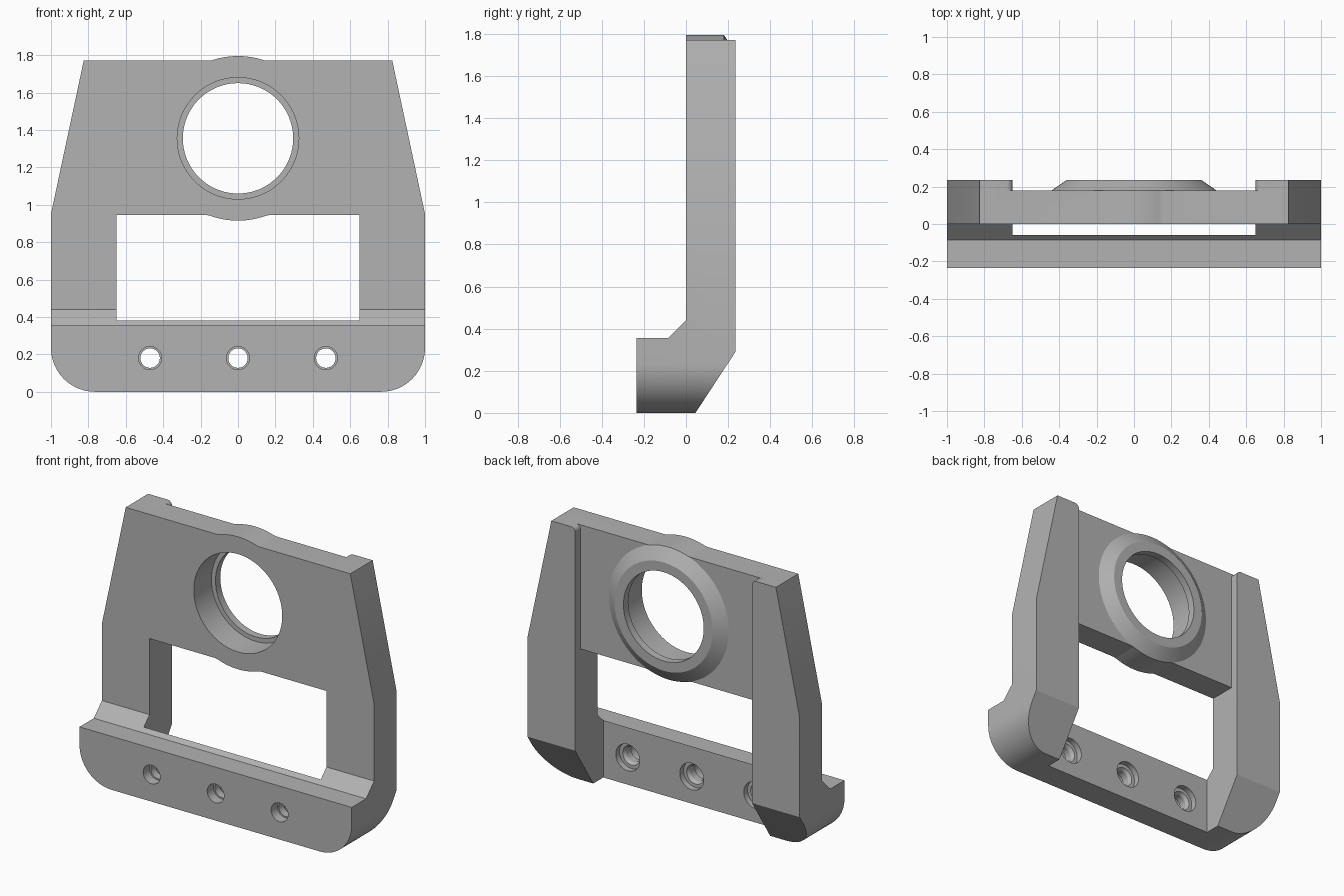
import bpy, bmesh
from math import sin, cos, pi, atan2, sqrt
from mathutils import Vector

if "Cube" in bpy.data.objects:
    bpy.data.objects.remove(bpy.data.objects["Cube"])

grey = bpy.data.materials.new("machined grey")
grey.diffuse_color = (0.45, 0.45, 0.45, 1)
grey.use_nodes = True
grey.node_tree.nodes["Principled BSDF"].inputs["Base Color"].default_value = grey.diffuse_color


def finish(name, bm):
    bmesh.ops.recalc_face_normals(bm, faces=bm.faces)
    me = bpy.data.meshes.new(name)
    bm.to_mesh(me)
    bm.free()
    me.materials.append(grey)
    ob = bpy.data.objects.new(name, me)
    bpy.context.collection.objects.link(ob)
    return ob


def prism(name, pts, axis, a, b):
    """Extrude (x,z) points along y, or (y,z) points along x."""
    bm = bmesh.new()
    place = (lambda p, d: (p[0], d, p[1])) if axis == 'y' else (lambda p, d: (d, p[0], p[1]))
    f = bm.faces.new([bm.verts.new(place(p, a)) for p in pts])
    ext = bmesh.ops.extrude_face_region(bm, geom=[f])
    move = Vector((0, b - a, 0) if axis == 'y' else (b - a, 0, 0))
    bmesh.ops.translate(bm, vec=move, verts=[v for v in ext['geom'] if isinstance(v, bmesh.types.BMVert)])
    return finish(name, bm)


def lathe(name, prof, cx, cz, n):
    """Solid of revolution about a y-directed axis from (radius, y) pairs."""
    bm = bmesh.new()
    rings = [[bm.verts.new((cx + r * cos(2 * pi * i / n), y, cz + r * sin(2 * pi * i / n)))
              for i in range(n)] for r, y in prof]
    for p, q in zip(rings, rings[1:]):
        for i in range(n):
            j = (i + 1) % n
            bm.faces.new((p[i], p[j], q[j], q[i]))
    bm.faces.new(rings[0])
    bm.faces.new(rings[-1])
    return finish(name, bm)


def arc(cx, cz, r, a, b, n=12):
    return [(cx + r * cos(a + (b - a) * i / n), cz + r * sin(a + (b - a) * i / n)) for i in range(n + 1)]


def boolean(ob, tool, op):
    m = ob.modifiers.new(op.lower(), 'BOOLEAN')
    m.operation, m.object, m.solver = op, tool, 'EXACT'
    bpy.context.view_layer.objects.active = ob
    bpy.ops.object.modifier_apply(modifier=m.name)
    bpy.data.objects.remove(tool)


# Bracket: side profile swept across the width
side = [(-.235, 0), (.045, 0), (.235, .29), (.235, 1.77), (0, 1.77), (0, .44), (-.085, .355), (-.235, .355)]
bracket = prism("bracket", side, 'x', -1.1, 1.1)

# Front outline: tapered shoulders and rounded lower corners
R = .235
outline = ([(1, .95), (.825, 1.77), (.825, 2), (-.825, 2), (-.825, 1.77), (-1, .95)]
           + arc(-1 + R, R, R, pi, 1.5 * pi, 16) + arc(1 - R, R, R, 1.5 * pi, 2 * pi, 16))
boolean(bracket, prism("outline", outline, 'y', -1, 1), 'INTERSECT')

# Window between the legs, open behind the crossbar
W = .65
window = [(-.06, -1), (1, -1), (1, .945), (-.06, .945)]
boolean(bracket, prism("window", window, 'x', -W, W), 'DIFFERENCE')

# Back pocket between the ribs, with rounded rib tops
right_edge = arc(W + .03, 1.74, .03, pi, pi / 2, 6)
pocket = [(-W, .9), (W, .9)] + right_edge + [(W + .03, 2), (-W - .03, 2)] + [(-x, z) for x, z in right_edge[::-1]]
boolean(bracket, prism("pocket", pocket, 'y', .18, 1), 'DIFFERENCE')

# Rounded bulge above and below the bore, blended into the straight edges
CZ, RB, F = 1.355, .44, .1


def bulge(h):
    """Half-symmetric bulge over an edge at distance h from the bore centre."""
    x = sqrt((RB + F) ** 2 - (h + F) ** 2)
    t = atan2(h + F, x)
    half = arc(x, h + F, F, -pi / 2, t - pi, 6)
    return half + arc(0, 0, RB, t, pi - t, 16)[1:-1] + [(-a, b) for a, b in half[::-1]]


shape = [(x, CZ + z) for x, z in bulge(1.77 - CZ)] + [(-x, CZ - z) for x, z in bulge(CZ - .945)]
boolean(bracket, prism("bulge", shape, 'y', 0, .18), 'UNION')

# Conical collar on the back and the stepped bore through it
boolean(bracket, lathe("collar", [(.4, .1), (RB, .18), (.36, .235)], 0, CZ, 96), 'UNION')
boolean(bracket, lathe("bore", [(.325, -.2), (.325, .185), (.295, .185), (.295, .4)], 0, CZ, 96), 'DIFFERENCE')

# Three stepped screw holes in the crossbar
for x in (-.47, 0, .47):
    hole = [(.062, -.4), (.062, -.17), (.052, -.17), (.052, -.12), (.065, -.10), (.088, -.10), (.088, .1)]
    boolean(bracket, lathe("screw_hole", hole, x, .18, 40), 'DIFFERENCE')

# Clean up coplanar seams, then shade curved walls smooth
bm = bmesh.new()
bm.from_mesh(bracket.data)
bmesh.ops.remove_doubles(bm, verts=bm.verts, dist=.0002)
bmesh.ops.dissolve_limit(bm, angle_limit=.005, verts=bm.verts, edges=bm.edges)
bm.to_mesh(bracket.data)
bm.free()
bracket.select_set(True)
bpy.context.view_layer.objects.active = bracket
bpy.ops.object.shade_smooth_by_angle(angle=.5)
